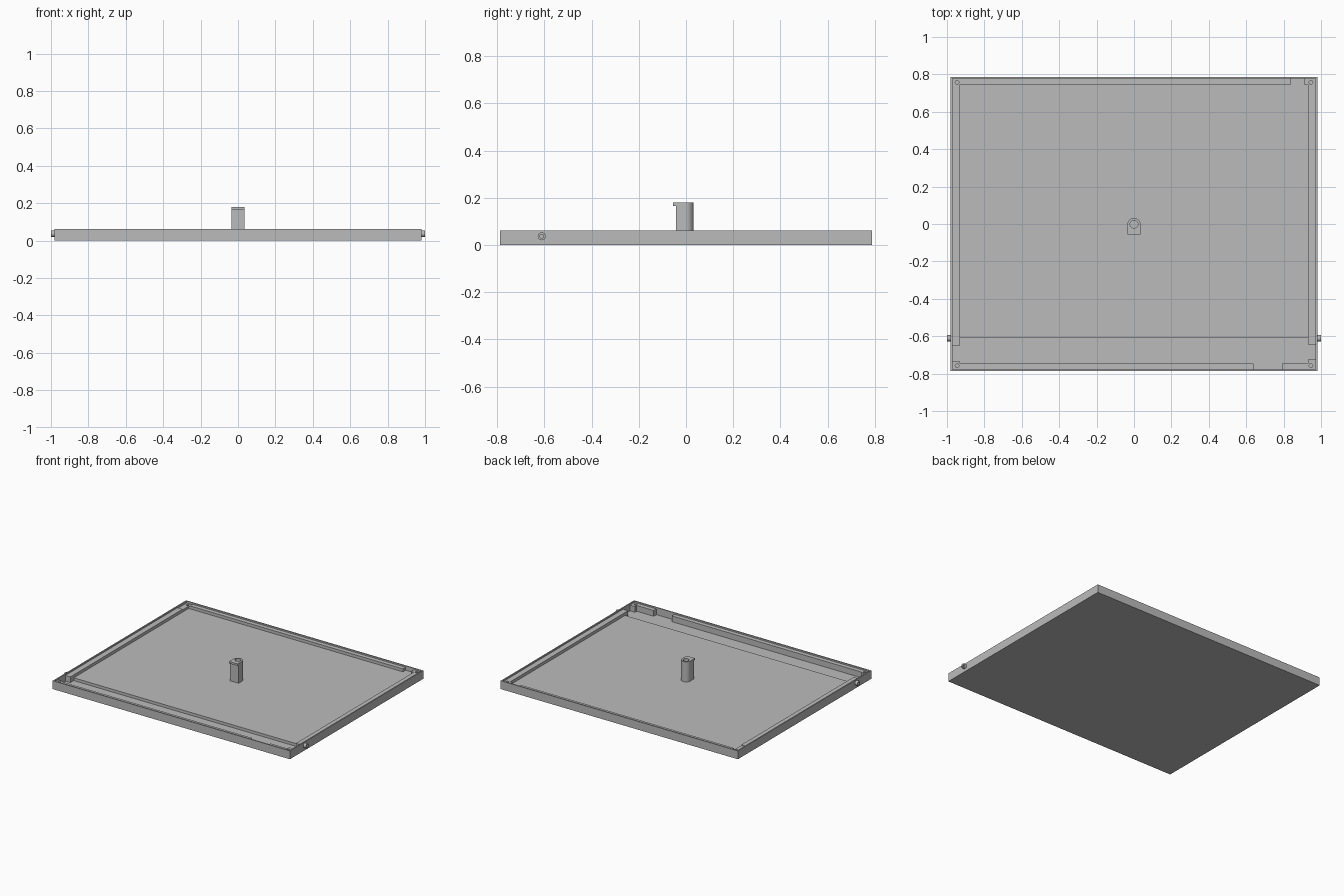
import bpy, bmesh, math

if "Cube" in bpy.data.objects:
    bpy.data.objects.remove(bpy.data.objects["Cube"])

grey = bpy.data.materials.new("plain grey")
grey.diffuse_color = (0.5, 0.5, 0.5, 1)
grey.use_nodes = True
grey.node_tree.nodes["Principled BSDF"].inputs["Base Color"].default_value = grey.diffuse_color

RIM_Z, LEDGE_Z, FLOOR_Z, TRENCH_Z = 0.062, 0.052, 0.030, 0.009
X, Y = 0.98, 0.787          # outer half sizes
RX, RY = 0.971, 0.778       # inside of the thin rim
LX, LY = 0.93, 0.746        # inner edge of the ledge


def finish(name, bm):
    bmesh.ops.recalc_face_normals(bm, faces=bm.faces)
    me = bpy.data.meshes.new(name)
    bm.to_mesh(me)
    bm.free()
    me.materials.append(grey)
    ob = bpy.data.objects.new(name, me)
    bpy.context.collection.objects.link(ob)
    return ob


def prism(name, pts, z0, z1):
    """Extrude an outline straight up."""
    bm = bmesh.new()
    face = bm.faces.new([bm.verts.new((x, y, z0)) for x, y in pts])
    ext = bmesh.ops.extrude_face_region(bm, geom=[face])
    for v in ext["geom"]:
        if isinstance(v, bmesh.types.BMVert):
            v.co.z = z1
    return finish(name, bm)


def box(name, x0, x1, y0, y1, z0, z1):
    return prism(name, [(x0, y0), (x1, y0), (x1, y1), (x0, y1)], z0, z1)


def circle(cx, cy, r, n=24):
    return [(cx + r * math.cos(2 * math.pi * i / n),
             cy + r * math.sin(2 * math.pi * i / n)) for i in range(n)]


def cut(ob, cutter):
    """Subtract the cutter, keep the result and drop the cutter."""
    mod = ob.modifiers.new("cut", 'BOOLEAN')
    mod.operation = 'DIFFERENCE'
    mod.solver = 'EXACT'
    mod.object = cutter
    bpy.context.view_layer.update()
    dg = bpy.context.evaluated_depsgraph_get()
    me = bpy.data.meshes.new_from_object(ob.evaluated_get(dg))
    ob.modifiers.clear()
    ob.data = me
    bpy.data.objects.remove(cutter)


def smooth(ob):
    bpy.ops.object.select_all(action='DESELECT')
    ob.select_set(True)
    bpy.context.view_layer.objects.active = ob
    bpy.ops.object.shade_smooth_by_angle(angle=math.radians(30))


# Tray: solid plate with stepped pockets
tray = box("tray", -X, X, -Y, Y, 0, RIM_Z)
pockets = [
    (-RX, RX, -RY, RY, LEDGE_Z),             # inside the rim
    (-LX, LX, -LY, LY, FLOOR_Z),             # main floor
    (-LX, LX, -LY, -0.61, TRENCH_Z),         # front trench
    (0.64, 0.79, -RY, -0.73, TRENCH_Z),      # gap in front ledge
    (0.92, RX, -0.725, -0.645, TRENCH_Z),    # gap in right ledge
    (-RX, -0.92, -0.735, -0.65, TRENCH_Z),   # gap in left ledge
    (0.84, 0.91, 0.73, RY, FLOOR_Z),         # gap in back ledge
    (-RX, -0.92, 0.675, RY, LEDGE_Z - 0.005),  # lowered back left corner
]
for x0, x1, y0, y1, z in pockets:
    cut(tray, box("cutter", x0, x1, y0, y1, z, 0.1))

# Screw holes in the corners
for sx in (-1, 1):
    for sy in (-1, 1):
        cut(tray, prism("cutter", circle(sx * 0.946, sy * 0.757, 0.010, 16), 0.02, 0.1))


# Centre post: round back, square front, small lip at the top
def arch(front):
    arc = [(0.035 * math.cos(math.pi * i / 20), 0.035 * math.sin(math.pi * i / 20) - 0.003)
           for i in range(21)]
    return arc + [(-0.035, front), (0.035, front)]


post = prism("centre_post", arch(-0.042), FLOOR_Z - 0.002, 0.166)
cap = prism("post_lip", arch(-0.056), 0.166, 0.18)
for ob in (post, cap):
    cut(ob, prism("cutter", circle(0, -0.001, 0.021), 0.08, 0.3))
    smooth(ob)

# Side pins with a hollow end
for side, name in ((-1, "left_pin"), (1, "right_pin")):
    pin = prism(name, circle(0, 0, 0.017), 0, 0.025)
    cut(pin, prism("cutter", circle(0, 0, 0.008, 16), 0.012, 0.1))
    pin.rotation_euler = (0, side * math.pi / 2, 0)
    pin.location = (side * 0.975, -0.611, 0.037)
    smooth(pin)
